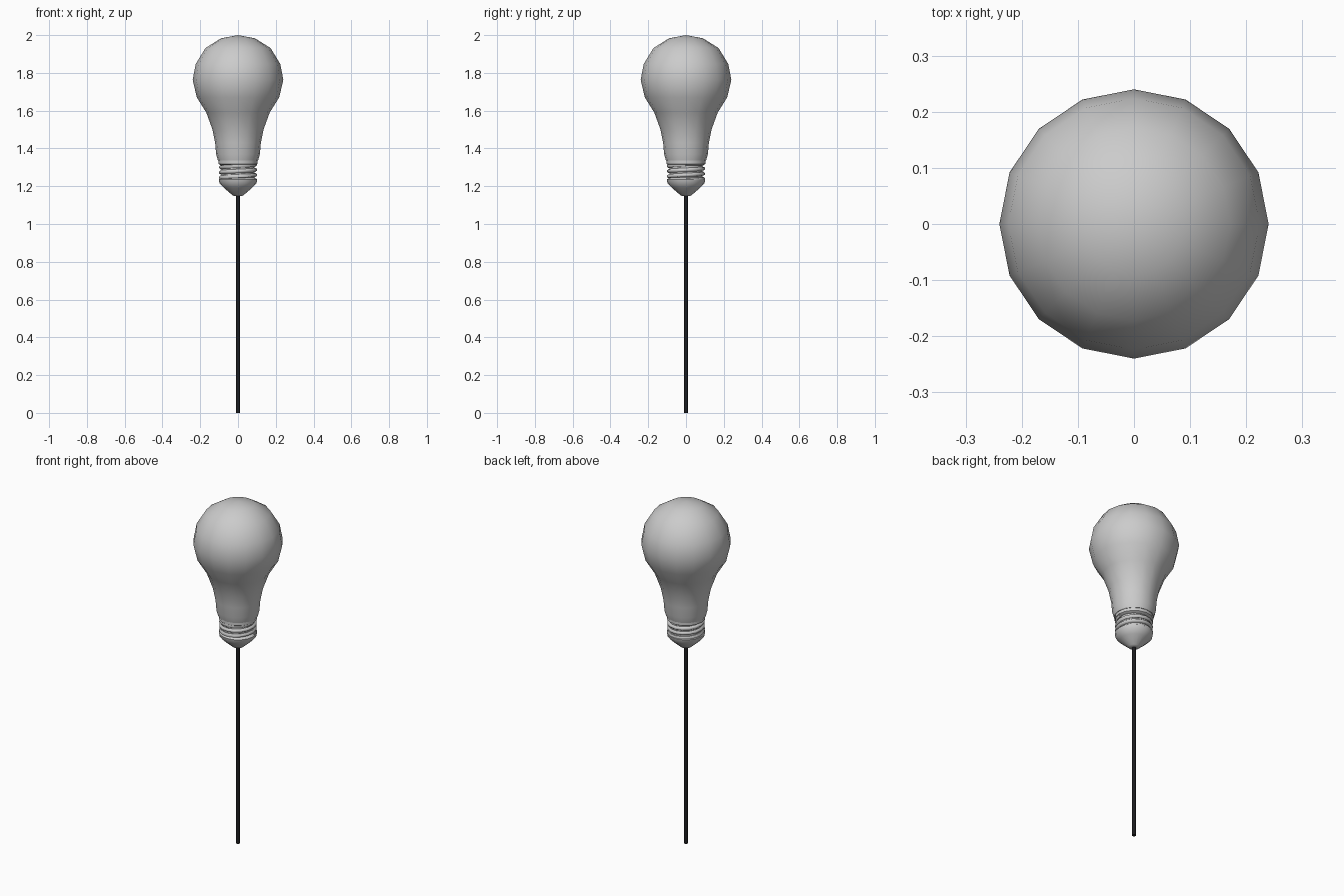
import bpy, bmesh, math

cube = bpy.data.objects.get("Cube")
if cube:
    bpy.data.objects.remove(cube, do_unlink=True)


def material(name, rgb, roughness=0.6):
    m = bpy.data.materials.new(name)
    m.use_nodes = True
    m.diffuse_color = (*rgb, 1)
    shader = m.node_tree.nodes["Principled BSDF"]
    shader.inputs["Base Color"].default_value = (*rgb, 1)
    shader.inputs["Roughness"].default_value = roughness
    return m


grey = material("pale grey", (0.6, 0.6, 0.6))
black = material("black", (0.012, 0.012, 0.014))


def finish(obj, mat, angle):
    obj.data.materials.append(mat)
    bpy.ops.object.select_all(action="DESELECT")
    obj.select_set(True)
    bpy.context.view_layer.objects.active = obj
    bpy.ops.object.shade_smooth_by_angle(angle=math.radians(angle))


def lathe(name, profile, sides, mat, angle=60):
    """Revolve (radius, height) points around the z axis."""
    bm = bmesh.new()
    verts = [bm.verts.new((r, 0, z)) for r, z in profile]
    edges = [bm.edges.new(pair) for pair in zip(verts, verts[1:])]
    bmesh.ops.spin(bm, geom=verts + edges, cent=(0, 0, 0), axis=(0, 0, 1),
                   angle=2 * math.pi, steps=sides, use_duplicate=False)
    bmesh.ops.remove_doubles(bm, verts=bm.verts, dist=0.0005)
    bmesh.ops.recalc_face_normals(bm, faces=bm.faces)
    mesh = bpy.data.meshes.new(name)
    bm.to_mesh(mesh)
    bm.free()
    obj = bpy.data.objects.new(name, mesh)
    bpy.context.collection.objects.link(obj)
    finish(obj, mat, angle)
    return obj


# Glass bulb: round head narrowing to a neck
lathe("glass_bulb", [(0, 2.0), (0.09, 1.983), (0.172, 1.932), (0.224, 1.847),
                     (0.24, 1.763), (0.218, 1.67), (0.168, 1.59), (0.135, 1.50),
                     (0.121, 1.43), (0.116, 1.37), (0.106, 1.335), (0, 1.335)],
      16, grey)

# Socket collar, threaded core and contact tip
lathe("socket_collar", [(0, 1.34), (0.103, 1.34), (0.103, 1.318), (0.09, 1.31),
                        (0, 1.31)], 16, grey, 40)
lathe("socket_core", [(0, 1.32), (0.088, 1.32), (0.088, 1.23), (0, 1.23)],
      16, grey, 40)
lathe("contact_tip", [(0, 1.245), (0.09, 1.245), (0.102, 1.235), (0.098, 1.215),
                      (0.075, 1.192), (0.03, 1.153), (0.02, 1.148), (0, 1.148)],
      16, grey)

# Screw thread: a helical tube around the core
turns, steps = 3, 16
curve = bpy.data.curves.new("thread_path", "CURVE")
curve.dimensions = "3D"
curve.bevel_depth = 0.0105
curve.bevel_resolution = 1
curve.use_fill_caps = True
spline = curve.splines.new("POLY")
spline.points.add(turns * steps)
for i, point in enumerate(spline.points):
    a = 2 * math.pi * i / steps
    z = 1.232 + 0.082 * i / (turns * steps)
    point.co = (0.091 * math.cos(a), 0.091 * math.sin(a), z, 1)
helper = bpy.data.objects.new("thread_path", curve)
bpy.context.collection.objects.link(helper)
depsgraph = bpy.context.evaluated_depsgraph_get()
mesh = bpy.data.meshes.new_from_object(helper.evaluated_get(depsgraph))
bpy.data.objects.remove(helper, do_unlink=True)
thread = bpy.data.objects.new("screw_thread", mesh)
bpy.context.collection.objects.link(thread)
mesh.materials.clear()
finish(thread, grey, 60)

# Thin cord running down to the floor
lathe("cord", [(0, 1.16), (0.0105, 1.16), (0.0105, 0), (0, 0)], 12, black, 40)
